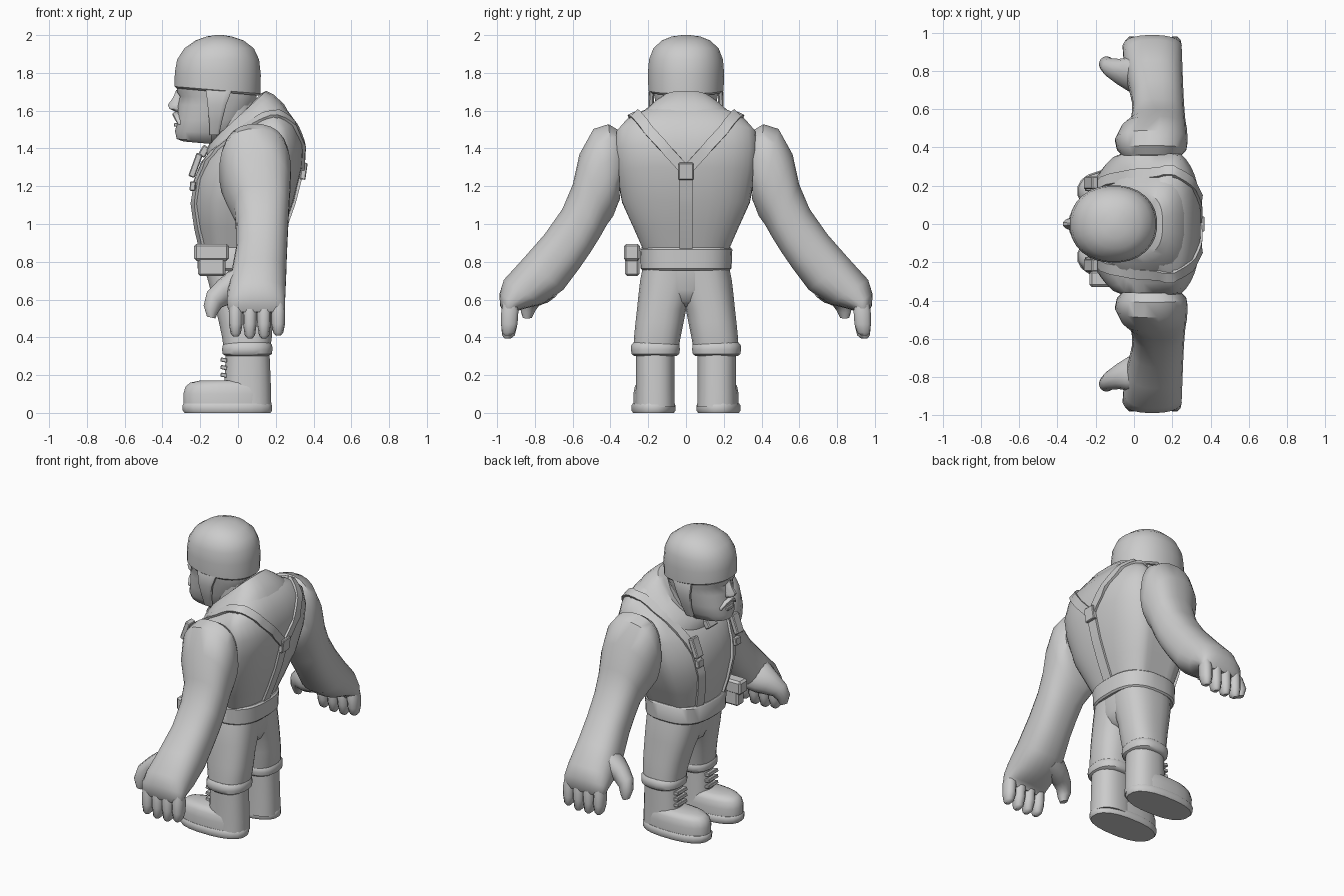
import bpy, bmesh, math
from mathutils import Vector as V
from mathutils.bvhtree import BVHTree

grey = bpy.data.materials.new("plain_grey")
grey.diffuse_color = (0.6, 0.6, 0.6, 1)


def finish(name, bm, mirror=False, angle=42):
    bmesh.ops.recalc_face_normals(bm, faces=bm.faces)
    me = bpy.data.meshes.new(name)
    bm.to_mesh(me)
    bm.free()
    me.materials.append(grey)
    me.shade_smooth()
    me.set_sharp_from_angle(angle=math.radians(angle))
    ob = bpy.data.objects.new(name, me)
    bpy.context.collection.objects.link(ob)
    if mirror:
        m = ob.modifiers.new("mirror", 'MIRROR')
        m.use_axis = (False, True, False)
        m.use_mirror_merge = False
    return ob


def loft(name, rings, mirror=False, n=20, power=2.0, back=None, flat=1.0, angle=42):
    """Skin closed rings; each ring is (end A, end B, half-width vector).
    flat > 1 swells the ring sideways and cuts it off at the half width."""
    bm = bmesh.new()
    loops = []
    for a, b, c in rings:
        a, b, c = V(a), V(b), V(c)
        loop = []
        for i in range(n):
            t = 2 * math.pi * (i + 0.5) / n
            co, si = math.cos(t), math.sin(t)
            e = 2 / (back if back and co < 0 else power)
            side = math.copysign(min(1, flat * abs(si) ** e), si)
            loop.append(bm.verts.new((a + b) / 2 + c * side
                        + (a - b) / 2 * math.copysign(abs(co) ** e, co)))
        loops.append(loop)
    for p, q in zip(loops, loops[1:]):
        for i in range(n):
            bm.faces.new((p[i], p[(i + 1) % n], q[(i + 1) % n], q[i]))
    bm.faces.new(loops[0])
    bm.faces.new(loops[-1])
    return finish(name, bm, mirror, angle)


def stack(name, rows, y=0.0, **kw):
    """Loft of rows (front x, front z, back x, back z, half width)."""
    return loft(name, [((xf, y, zf), (xb, y, zb), (0, w, 0))
                       for xf, zf, xb, zb, w in rows], **kw)


def level(name, rows, y=0.0, **kw):
    """Loft of horizontal rows (z, front x, back x, half width)."""
    return stack(name, [(a, z, b, z, w) for z, a, b, w in rows], y, **kw)


def box(name, loc, size, mirror=False, tilt=0.0):
    bm = bmesh.new()
    bmesh.ops.create_cube(bm, size=1)
    bmesh.ops.scale(bm, vec=size, verts=bm.verts)
    bmesh.ops.bevel(bm, geom=bm.edges[:], offset=min(size) * 0.15, segments=1, affect='EDGES')
    r = math.radians(tilt)
    for v in bm.verts:
        x, y, z = v.co
        v.co = V((x * math.cos(r) + z * math.sin(r), y,
                  z * math.cos(r) - x * math.sin(r))) + V(loc)
    return finish(name, bm, mirror, 25)


# Barrel chest leaning forward to the neck, with flat sides at the armholes
torso = stack("torso", [
    (-.195, .83, .185, .83, .212), (-.232, .98, .245, .98, .278),
    (-.25, 1.11, .295, 1.12, .338), (-.235, 1.23, .34, 1.30, .366),
    (-.195, 1.33, .348, 1.42, .374), (-.15, 1.38, .315, 1.53, .368),
    (-.12, 1.40, .26, 1.605, .31), (-.10, 1.42, .19, 1.645, .22),
    (-.09, 1.43, .14, 1.67, .165)], n=40, power=2.25, back=2.7, flat=1.1)
body = BVHTree.FromPolygons([v.co for v in torso.data.vertices],
                            [p.vertices[:] for p in torso.data.polygons])


def strap(name, pts, width, mirror=False, thick=0.014):
    """Band laid on the torso along a rough path."""
    path = []
    for a, b in zip(pts, pts[1:]):
        path += [V(a).lerp(V(b), i / 5) for i in range(5)]
    path.append(V(pts[-1]))
    hits = [body.find_nearest(p)[:2] for p in path]
    bm = bmesh.new()
    loops = []
    for i, (p, nrm) in enumerate(hits):
        tan = hits[min(i + 1, len(hits) - 1)][0] - hits[max(i - 1, 0)][0]
        s = tan.cross(nrm).normalized() * width / 2
        loops.append([bm.verts.new(q) for q in (p - s - nrm * .015, p + s - nrm * .015,
                                                p + s + nrm * thick, p - s + nrm * thick)])
    for p, q in zip(loops, loops[1:]):
        for i in range(4):
            bm.faces.new((p[i], p[(i + 1) % 4], q[(i + 1) % 4], q[i]))
    bm.faces.new(loops[0])
    bm.faces.new(loops[-1])
    return finish(name, bm, mirror)


# Suspenders, buckles and the joint on the back
strap("shoulder_strap", [(-.22, .14, .87), (-.27, .18, 1.1), (-.25, .21, 1.28),
      (-.1, .25, 1.46), (.05, .29, 1.58), (.2, .30, 1.63), (.32, .2, 1.5), (.37, .02, 1.3)], .055, True)
strap("back_strap", [(.38, 0, 1.31), (.32, 0, 1.1), (.22, 0, .86)], .07)
box("back_joint", (.348, 0, 1.28), (.03, .08, .09), tilt=8)
box("strap_buckle", (-.225, .215, 1.31), (.035, .065, .13), True, tilt=20)
box("strap_clip", (-.24, .2, 1.2), (.03, .055, .05), True, tilt=5)

# Collar and scarf knot
stack("collar", [(-.165, 1.365, .275, 1.58, .295), (-.165, 1.395, .245, 1.635, .265),
      (-.155, 1.42, .19, 1.685, .205), (-.145, 1.435, .15, 1.705, .17),
      (-.12, 1.43, .12, 1.69, .14)], n=28, power=2.3, back=2.7)
box("scarf_knot", (-.18, 0, 1.385), (.04, .09, .06), tilt=30)

# Belt and side pouch
level("belt", [(.755, -.205, .208, .232), (.765, -.215, .218, .242),
      (.865, -.218, .222, .246), (.875, -.21, .212, .238)], n=32, power=2.7)
box("pouch", (-.14, -.285, .80), (.145, .075, .15))
box("pouch_flap", (-.14, -.287, .85), (.185, .085, .09))

# Arms: rows are (upper y, z, lower y, z, front x, back x)
arm = [(.36, 1.50, .35, 1.13, -.06, .245), (.41, 1.53, .37, 1.08, -.09, .275),
       (.49, 1.505, .385, 1.04, -.10, .282), (.565, 1.37, .415, 1.0, -.07, .277),
       (.60, 1.21, .455, .93, -.02, .27), (.655, 1.08, .505, .85, -.01, .265),
       (.75, .945, .56, .77, -.012, .26), (.86, .82, .65, .65, -.035, .256),
       (.965, .705, .76, .575, -.055, .252), (.988, .63, .86, .55, -.06, .25),
       (.985, .57, .89, .54, -.055, .249), (.97, .535, .90, .525, -.04, .235)]
loft("arm", [(((a + b) / 2, y1, z1), ((a + b) / 2, y2, z2), ((b - a) / 2, 0, 0))
             for y1, z1, y2, z2, a, b in arm], mirror=True, n=24, power=2.4)
# Fingers and thumb
for i in range(4):
    x, low = -.012 + i * .075, (.405, .395, .395, .41)[i]
    rows = [(.60, .965, .90, .028), (.54, .98, .885, .037), (.47, .981, .89, .036),
            (low + .015, .975, .905, .027), (low, .962, .925, .013)]
    loft("finger_%d" % (i + 1), [((x, y1, z), (x, y2, z), (w, 0, 0))
         for z, y1, y2, w in rows], mirror=True, n=10, power=2.3)
loft("thumb", [((.03, .76, .78), (.08, .78, .62), (0, .10, .05)),
               ((-.05, .775, .745), (.0, .79, .585), (0, .09, .03)),
               ((-.105, .79, .70), (-.05, .80, .575), (0, .068, .02)),
               ((-.165, .815, .64), (-.085, .82, .56), (0, .05, .01)),
               ((-.183, .835, .57), (-.105, .835, .53), (0, .042, 0)),
               ((-.165, .84, .51), (-.12, .84, .50), (0, .025, 0))], mirror=True, n=14)

# Seat and trouser legs; leg rows are (z, front x, back x, inner y, outer y)
level("seat", [(.56, -.07, .11, .045), (.59, -.115, .16, .085), (.65, -.14, .188, .15),
      (.77, -.175, .195, .215)], n=24, power=2.6)
legs = [(.33, -.075, .17, .04, .28), (.40, -.085, .18, .028, .276), (.48, -.102, .185, .012, .268),
        (.55, -.12, .187, -.002, .26), (.62, -.14, .19, -.03, .253),
        (.70, -.16, .192, -.06, .244), (.77, -.18, .195, -.08, .23)]
loft("trouser_leg", [((a, (p + q) / 2, z), (b, (p + q) / 2, z), (0, (q - p) / 2, 0))
                     for z, a, b, p, q in legs], mirror=True, n=24, power=2.5)
level("trouser_cuff", [(.30, -.065, .16, .112), (.312, -.082, .18, .127),
      (.335, -.086, .184, .131), (.358, -.082, .182, .129), (.372, -.07, .172, .117)],
      y=.162, mirror=True, power=2.5)

# Boots
level("boot_shaft", [(.03, -.08, .178, .105), (.15, -.075, .175, .102),
      (.32, -.065, .168, .102)], y=.163, mirror=True, power=2.4)
level("boot_foot", [(.045, -.29, .175, .108), (.10, -.292, .175, .108),
      (.14, -.28, .172, .10), (.16, -.255, .165, .088), (.172, -.20, .15, .065)],
      y=.172, mirror=True, power=2.4)
level("boot_sole", [(0, -.285, .175, .11), (.012, -.295, .182, .117), (.04, -.297, .182, .117),
      (.05, -.29, .176, .11)], y=.172, mirror=True, power=2.4)
for i in range(3):
    box("lace_%d" % (i + 1), (-.075, .165, .20 + i * .04), (.035, .10, .022), True, tilt=12)

# Neck and head
stack("neck", [(-.13, 1.36, .12, 1.50, .13), (-.14, 1.50, .10, 1.62, .13),
      (-.14, 1.70, .10, 1.70, .14)])
stack("head", [(-.29, 1.437, -.10, 1.42, .06), (-.325, 1.45, -.05, 1.43, .095),
      (-.335, 1.49, .0, 1.48, .125), (-.322, 1.55, .05, 1.55, .145),
      (-.318, 1.63, .09, 1.63, .16), (-.308, 1.675, .10, 1.67, .168),
      (-.325, 1.70, .10, 1.70, .174), (-.325, 1.75, .10, 1.73, .178)], n=24, power=2.35)
level("nose", [(1.595, -.335, -.28, .025), (1.61, -.365, -.28, .034), (1.63, -.374, -.28, .03),
      (1.67, -.345, -.28, .018), (1.71, -.328, -.28, .015)], n=10)
loft("moustache", [((-.322, -.075, 1.535), (-.28, -.075, 1.535), (0, 0, .01)),
     ((-.338, -.045, 1.562), (-.29, -.045, 1.562), (0, 0, .018)),
     ((-.348, 0, 1.58), (-.29, 0, 1.58), (0, 0, .016)),
     ((-.338, .045, 1.562), (-.29, .045, 1.562), (0, 0, .018)),
     ((-.322, .075, 1.535), (-.28, .075, 1.535), (0, 0, .01))], n=8)
box("lower_lip", (-.318, 0, 1.525), (.04, .07, .02))

# Helmet with ear flaps and chin strap
stack("helmet", [(-.325, 1.718, .11, 1.68, .19), (-.337, 1.728, .12, 1.69, .20),
      (-.336, 1.80, .122, 1.79, .203), (-.324, 1.87, .113, 1.87, .197),
      (-.285, 1.93, .085, 1.93, .174), (-.225, 1.972, .03, 1.972, .128),
      (-.165, 1.993, -.035, 1.993, .075), (-.12, 2.0, -.08, 2.0, .02)], n=28, power=2.15)
flap = [(1.75, -.175, -.01, .165), (1.70, -.17, -.035, .183), (1.63, -.162, -.062, .185),
        (1.54, -.153, -.085, .163), (1.47, -.15, -.10, .135)]
loft("ear_flap", [((a, y, z), (b, y, z), (0, .015, 0)) for z, a, b, y in flap],
     mirror=True, n=12, power=4)
loft("chin_strap", [((-.145, y, z), (-.11, y, z), (0, .004, .009)) for y, z in
     ((-.135, 1.48), (-.09, 1.435), (0, 1.42), (.09, 1.435), (.135, 1.48))], n=8, power=3)
